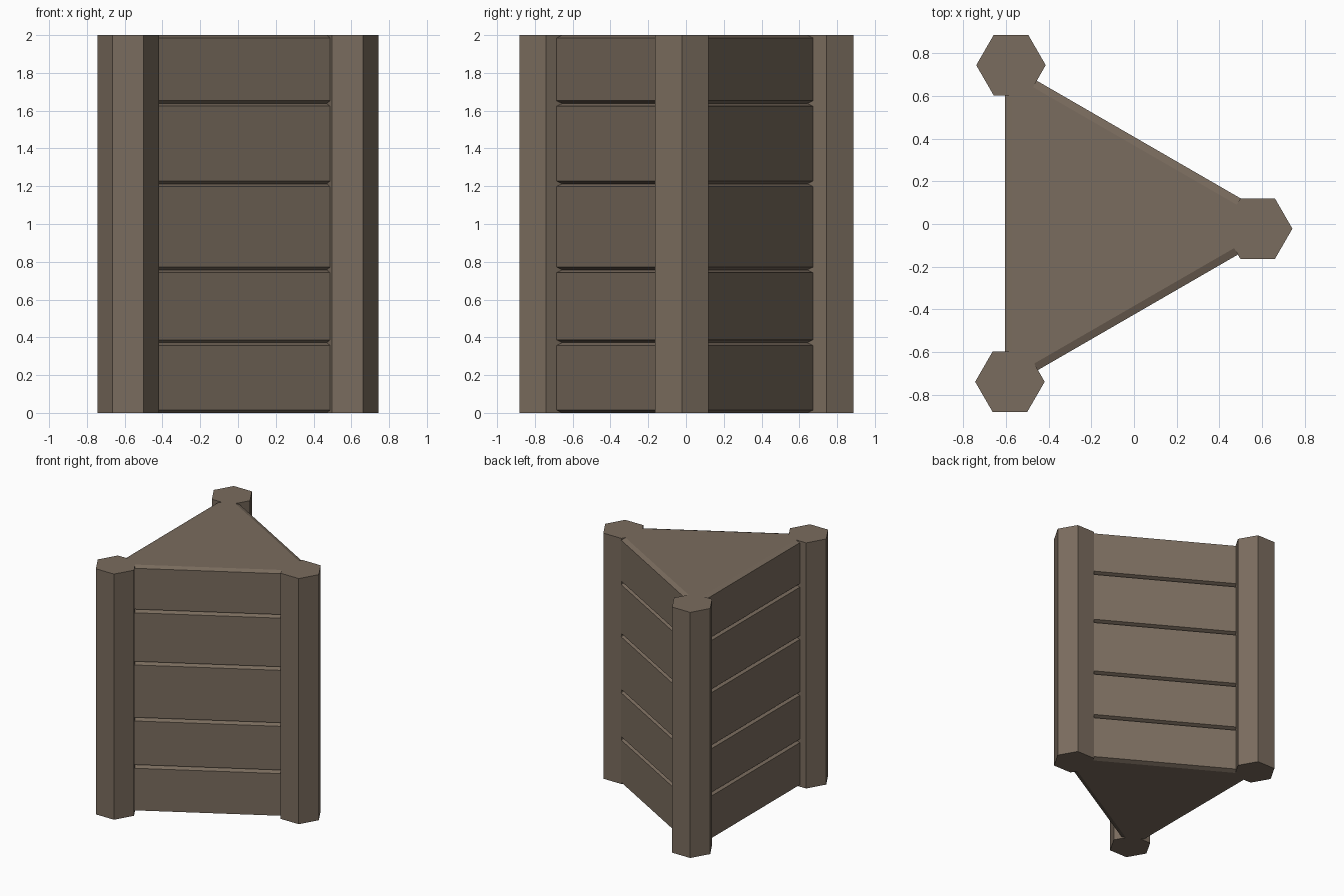
import bpy, bmesh, math

if "Cube" in bpy.data.objects:
    bpy.data.objects.remove(bpy.data.objects["Cube"])

wood = bpy.data.materials.new("weathered wood")
wood.diffuse_color = (0.195, 0.150, 0.112, 1)
wood.use_nodes = True
wood.node_tree.nodes["Principled BSDF"].inputs["Base Color"].default_value = wood.diffuse_color


def prism(name, cx, cy, sides, rings):
    """Closed prism from (z, radius) rings with a corner pointing to +x."""
    bm = bmesh.new()
    loops = []
    for z, r in rings:
        loops.append([bm.verts.new((cx + r * math.cos(2 * math.pi * i / sides),
                                    cy + r * math.sin(2 * math.pi * i / sides), z))
                      for i in range(sides)])
    for a, b in zip(loops, loops[1:]):
        for i in range(sides):
            j = (i + 1) % sides
            bm.faces.new((a[i], a[j], b[j], b[i]))
    bm.faces.new(loops[0][::-1])
    bm.faces.new(loops[-1])
    mesh = bpy.data.meshes.new(name)
    bm.to_mesh(mesh)
    bm.free()
    mesh.materials.append(wood)
    ob = bpy.data.objects.new(name, mesh)
    bpy.context.collection.objects.link(ob)


# hexagonal corner posts
for i, (x, y) in enumerate([(-0.577, 0.745), (-0.582, -0.74), (0.58, -0.022)]):
    prism(f"corner_post_{i + 1}", x, y, 6, [(0, 0.163), (2, 0.163)])

# stacked triangular planks with chamfered top and bottom edges
joints = [0, 0.372, 0.757, 1.213, 1.638, 2]
R, INSET, CHAMFER = 0.885, 0.07, 0.0145
for i, (z0, z1) in enumerate(zip(joints, joints[1:])):
    prism(f"plank_layer_{i + 1}", -0.163, -0.008, 3,
          [(z0, R - INSET), (z0 + CHAMFER, R), (z1 - CHAMFER, R), (z1, R - INSET)])
